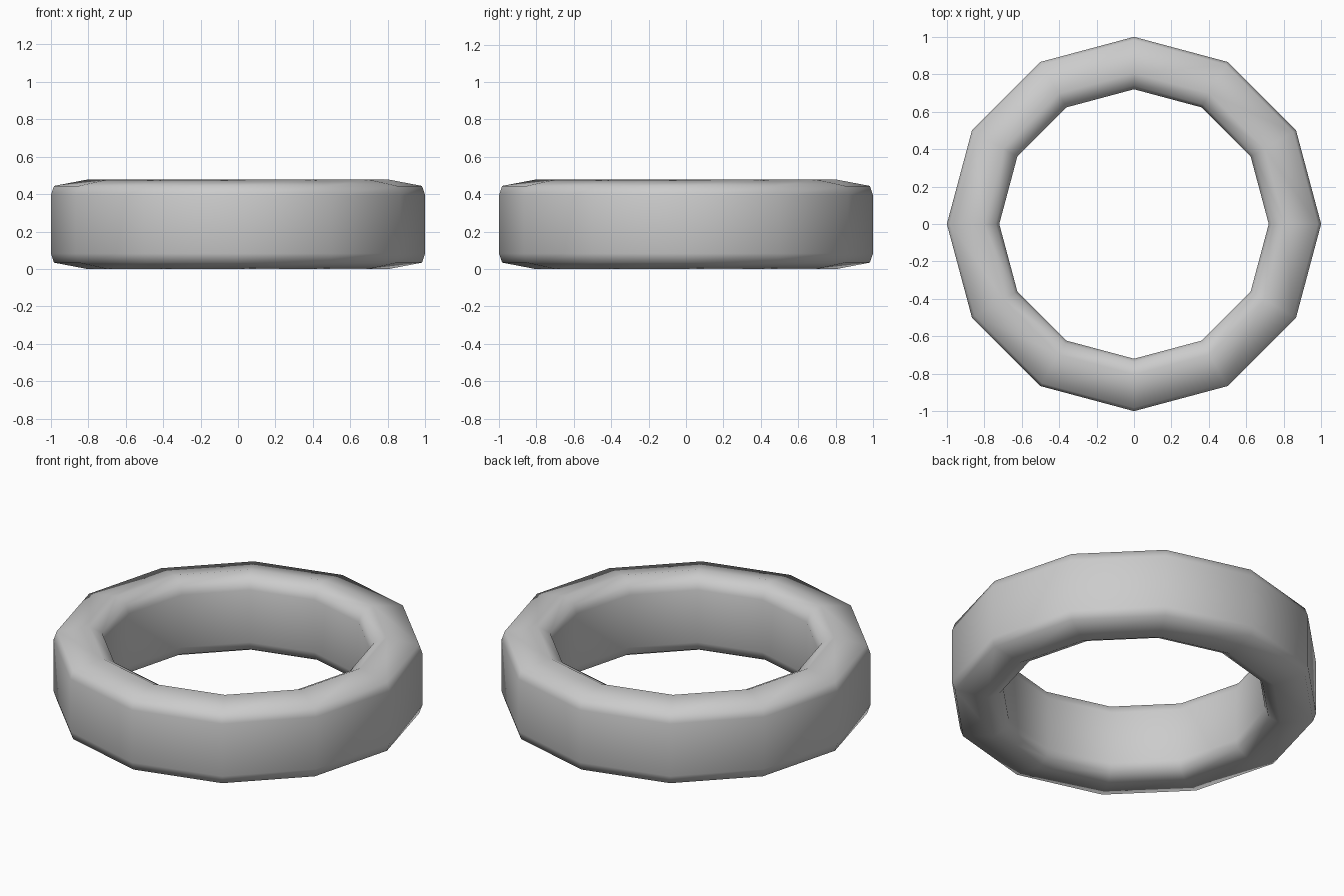
import bpy, bmesh, math

if "Cube" in bpy.data.objects:
    bpy.data.objects.remove(bpy.data.objects["Cube"])

SIDES = 12
H = 0.478

# Upper half of the ring cross-section (radius, z), from outer wall to inner wall
upper = [(1.0, 0.395), (0.983, 0.444), (0.805, H), (0.738, 0.444), (0.72, 0.395)]
profile = upper + [(r, H - z) for r, z in reversed(upper)]

# Sweep the closed profile around z
bm = bmesh.new()
rings = []
for i in range(SIDES):
    a = 2 * math.pi * i / SIDES
    rings.append([bm.verts.new((r * math.cos(a), r * math.sin(a), z)) for r, z in profile])
n = len(profile)
for i in range(SIDES):
    p, q = rings[i], rings[(i + 1) % SIDES]
    for j in range(n):
        k = (j + 1) % n
        bm.faces.new((p[j], q[j], q[k], p[k]))
bmesh.ops.recalc_face_normals(bm, faces=bm.faces)
for f in bm.faces:
    f.smooth = True

mesh = bpy.data.meshes.new("ring")
bm.to_mesh(mesh)
bm.free()
ring = bpy.data.objects.new("ring", mesh)
bpy.context.collection.objects.link(ring)
